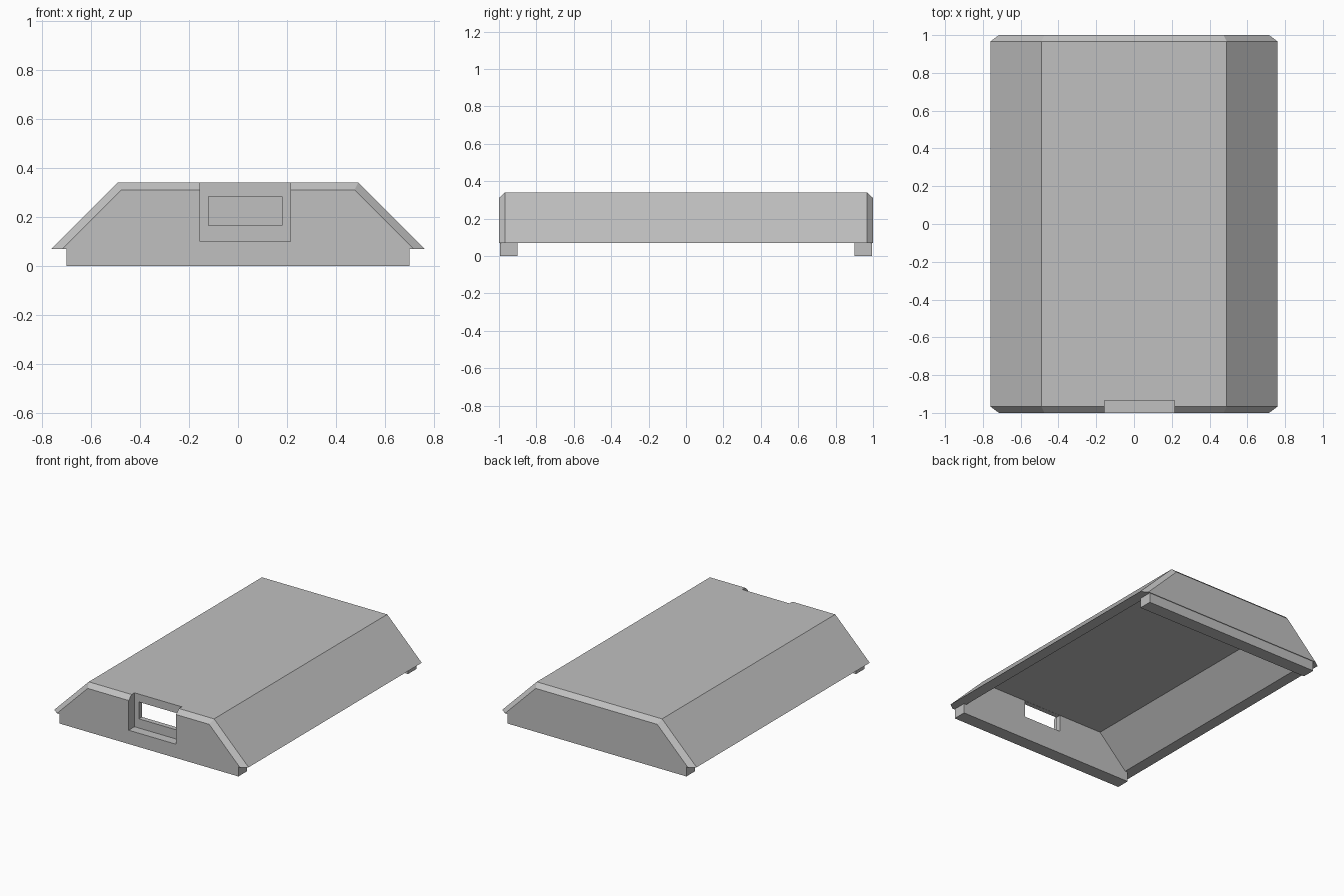
import bpy
import bmesh

if "Cube" in bpy.data.objects:
    bpy.data.objects.remove(bpy.data.objects["Cube"], do_unlink=True)

grey = bpy.data.materials.new("light_grey")
grey.use_nodes = True
colour = (0.53, 0.53, 0.53, 1)
grey.diffuse_color = colour
grey.node_tree.nodes["Principled BSDF"].inputs["Base Color"].default_value = colour


def loft(name, sections, base):
    """Join trapezoid sections (y, half base, half top, top z) along y."""
    bm = bmesh.new()
    rings = []
    for y, low, high, top in sections:
        outline = ((-low, base), (low, base), (high, top), (-high, top))
        rings.append([bm.verts.new((x, y, z)) for x, z in outline])
    for a, b in zip(rings, rings[1:]):
        for i in range(4):
            j = (i + 1) % 4
            bm.faces.new((a[i], a[j], b[j], b[i]))
    bm.faces.new(rings[0])
    bm.faces.new(rings[-1])
    bmesh.ops.recalc_face_normals(bm, faces=bm.faces)
    mesh = bpy.data.meshes.new(name)
    bm.to_mesh(mesh)
    bm.free()
    mesh.materials.append(grey)
    obj = bpy.data.objects.new(name, mesh)
    bpy.context.collection.objects.link(obj)
    return obj


def box(name, x0, x1, y0, y1, z0, z1):
    half = (x1 - x0) / 2
    obj = loft(name, [(y0, half, half, z1), (y1, half, half, z1)], z0)
    obj.location.x = (x0 + x1) / 2
    return obj


def cut(target, cutter):
    cutter.hide_render = True
    bpy.context.view_layer.update()
    mod = target.modifiers.new("cut", "BOOLEAN")
    mod.operation = "DIFFERENCE"
    mod.solver = "EXACT"
    mod.object = cutter
    bpy.context.view_layer.objects.active = target
    bpy.ops.object.modifier_apply(modifier=mod.name)
    bpy.data.objects.remove(cutter, do_unlink=True)


# Sloped cover with chamfered ends
end = (0.715, 0.475, 0.31)
middle = (0.76, 0.49, 0.34)
cover = loft("cover", [(-1, *end), (-0.967, *middle), (0.967, *middle), (1, *end)], 0.07)

# Hollow underside
inside = (0.75, 0.465, 0.285)
cut(cover, loft("hollow_cutter", [(-0.9, *inside), (0.9, *inside)], 0))

# Recessed front pocket with a window through its back
cut(cover, box("pocket_cutter", -0.155, 0.215, -1.1, -0.935, 0.10, 0.5))
cut(cover, box("window_cutter", -0.12, 0.18, -1.1, -0.85, 0.165, 0.284))

# Lips under the two ends
for name, y0, y1 in (("front_lip", -0.995, -0.9), ("back_lip", 0.9, 0.995)):
    box(name, -0.7, 0.7, y0, y1, 0, 0.07)
